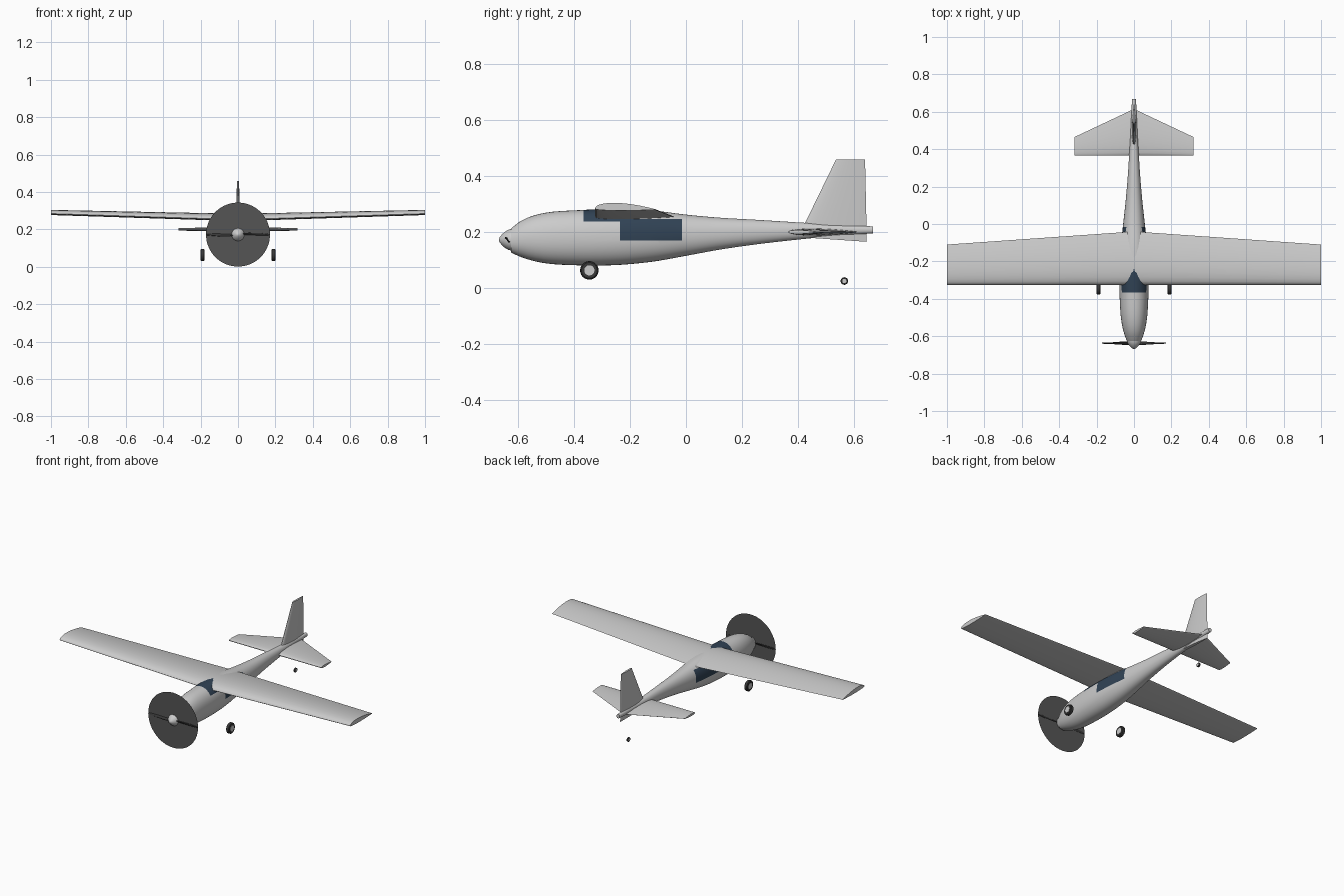
import bpy, bmesh, math
from mathutils import Vector

if "Cube" in bpy.data.objects:
    bpy.data.objects.remove(bpy.data.objects["Cube"])


def material(name, rgb):
    m = bpy.data.materials.new(name)
    m.use_nodes = True
    m.diffuse_color = (*rgb, 1)
    m.node_tree.nodes["Principled BSDF"].inputs["Base Color"].default_value = (*rgb, 1)
    return m


GREY = material("light grey paint", (0.6, 0.6, 0.6))
GLASS = material("dark blue glass", (0.03, 0.055, 0.09))
TYRE = material("black rubber", (0.04, 0.04, 0.04))
BLUR = material("dark grey disc", (0.09, 0.09, 0.09))


def finish(name, bm, mats, angle=35):
    bmesh.ops.recalc_face_normals(bm, faces=bm.faces)
    mesh = bpy.data.meshes.new(name)
    bm.to_mesh(mesh)
    bm.free()
    for m in mats:
        mesh.materials.append(m)
    obj = bpy.data.objects.new(name, mesh)
    bpy.context.collection.objects.link(obj)
    bpy.ops.object.select_all(action="DESELECT")
    bpy.context.view_layer.objects.active = obj
    obj.select_set(True)
    bpy.ops.object.shade_smooth_by_angle(angle=math.radians(angle))
    return obj


def loft(rings):
    """Skin a row of closed rings and cap both ends."""
    bm = bmesh.new()
    rows = [[bm.verts.new(p) for p in ring] for ring in rings]
    n = len(rows[0])
    for a, b in zip(rows, rows[1:]):
        for i in range(n):
            j = (i + 1) % n
            bm.faces.new((a[i], a[j], b[j], b[i]))
    bm.faces.new(rows[0])
    bm.faces.new(rows[-1])
    return bm


def foil(lead, trail, up, thick, flat=False, n=12):
    """Aerofoil ring from leading to trailing edge; flat gives a level underside."""
    lead, trail, up = Vector(lead), Vector(trail), Vector(up).normalized()
    ring = []
    for i in range(2 * n):
        t = (1 + math.cos(math.pi * i / n)) / 2
        h = 2.6 * math.sqrt(t) * (1 - t) * thick / 2 + 0.0008
        side = 1 if i <= n else -1
        if flat:
            h *= 1.6 if side > 0 else 0.4
        ring.append(lead.lerp(trail, t) + up * h * side)
    return ring


def spline(keys, y):
    """Smooth interpolation of station rows (y, values...)."""
    k = max(i for i in range(len(keys) - 1) if keys[i][0] <= y + 1e-6)
    p = [keys[min(max(k + d, 0), len(keys) - 1)] for d in (-1, 0, 1, 2)]
    span = p[2][0] - p[1][0]
    t = (y - p[1][0]) / span
    out = []
    for c in range(1, len(keys[0])):
        m1 = (p[2][c] - p[0][c]) / (p[2][0] - p[0][0]) * span
        m2 = (p[3][c] - p[1][c]) / (p[3][0] - p[1][0]) * span
        out.append((2*t**3 - 3*t*t + 1) * p[1][c] + (t**3 - 2*t*t + t) * m1
                   + (3*t*t - 2*t**3) * p[2][c] + (t**3 - t*t) * m2)
    return out


# Fuselage stations: y, top, bottom, half width
STATIONS = [
    (-0.625, 0.212, 0.127, 0.038), (-0.58, 0.245, 0.107, 0.055),
    (-0.5, 0.269, 0.088, 0.07), (-0.38, 0.278, 0.081, 0.077),
    (-0.25, 0.283, 0.082, 0.078), (-0.12, 0.277, 0.094, 0.071),
    (0.0, 0.262, 0.115, 0.058), (0.12, 0.251, 0.137, 0.045),
    (0.26, 0.243, 0.157, 0.033), (0.42, 0.233, 0.175, 0.023),
    (0.56, 0.225, 0.188, 0.015), (0.667, 0.22, 0.195, 0.011)]
WIN, SCREEN = (-0.235, -0.015), (-0.365, -0.23)
ys = sorted([-0.625 + 1.292 * i / 44 for i in range(45)] + [*WIN, *SCREEN])


def section(y, n=40):
    top, bottom, half = spline(STATIONS, min(y, 0.6669))
    mid, tall = (top + bottom) / 2, (top - bottom) / 2
    ring = []
    for i in range(n):
        a = 2 * math.pi * i / n
        c, s = math.cos(a), math.sin(a)
        ring.append((half * math.copysign(abs(c) ** 0.93, c), y,
                     mid + tall * math.copysign(abs(s) ** 0.93, s)))
    return ring


# Fuselage with side windows and windscreen as cut faces
bm = loft([section(y) for y in ys])
for z in (0.17, 0.237, 0.246):
    faces = [f for f in bm.faces if SCREEN[0] < f.calc_center_median().y < WIN[1]]
    geom = faces + list({e for f in faces for e in f.edges}) + list({v for f in faces for v in f.verts})
    bmesh.ops.bisect_plane(bm, geom=geom, plane_co=(0, 0, z), plane_no=(0, 0, 1))
for f in bm.faces:
    c = f.calc_center_median()
    window = WIN[0] < c.y < WIN[1] and 0.17 < c.z < 0.246
    screen = SCREEN[0] < c.y < SCREEN[1] and c.z > 0.237
    f.material_index = int(window or screen)
finish("fuselage", bm, [GREY, GLASS])

# Wing and tailplane
UP = (0, 0, 1)
finish("wing", loft([
    foil((-1, -0.325, 0.283), (-1, -0.11, 0.28), UP, 0.026, True),
    foil((0, -0.325, 0.251), (0, -0.04, 0.253), UP, 0.038, True),
    foil((1, -0.325, 0.283), (1, -0.11, 0.28), UP, 0.026, True)]), [GREY])
finish("tailplane", loft([
    foil((-0.318, 0.365, 0.2), (-0.318, 0.465, 0.2), UP, 0.012),
    foil((0, 0.365, 0.2), (0, 0.615, 0.2), UP, 0.024),
    foil((0.318, 0.365, 0.2), (0.318, 0.465, 0.2), UP, 0.012)]), [GREY])

# Tail fin
SIDE = (1, 0, 0)
finish("tail_fin", loft([
    foil((0, 0.4, 0.182), (0, 0.645, 0.165), SIDE, 0.02),
    foil((0, 0.425, 0.232), (0, 0.644, 0.232), SIDE, 0.02),
    foil((0, 0.535, 0.458), (0, 0.639, 0.458), SIDE, 0.01)]), [GREY])

# Spinner, propeller blades and spinning disc
HUB = Vector((0, -0.637, 0.172))
nose = [(-0.62, 0.039), (-0.634, 0.036), (-0.647, 0.028), (-0.657, 0.019), (-0.665, 0.009), (-0.668, 0.002)]
finish("spinner", loft([[(r * math.cos(a), y, HUB.z + r * math.sin(a))
                         for a in (2 * math.pi * i / 24 for i in range(24))] for y, r in nose]), [GREY], 50)


def blade(sign):
    rings = []
    for x, chord, pitch in ((0.0, 0.022, 55), (0.06, 0.026, 40), (0.12, 0.018, 22), (0.17, 0.006, 15)):
        a = math.radians(pitch)
        d = Vector((0, math.sin(a), math.cos(a) * -sign)) * chord / 2
        mid = HUB + Vector((sign * x, 0, 0))
        rings.append(foil(mid - d, mid + d, d.cross(Vector(SIDE)), 0.004, n=6))
    return loft(rings)


for label, sign in (("left", 1), ("right", -1)):
    finish(label + "_propeller_blade", blade(sign), [TYRE])

bm = bmesh.new()
bm.faces.new([bm.verts.new(HUB + Vector((math.cos(a), 0, math.sin(a))) * 0.171)
              for a in (2 * math.pi * i / 64 for i in range(64))])
finish("propeller_disc", bm, [BLUR])


# Wheels: rounded tyre with a lighter hub
def wheel(name, x, y, z, radius, width):
    def turned(part, profile, mat):
        finish(name + part, loft([[(x + w * width / 2, y + r * radius * math.cos(a), z + r * radius * math.sin(a))
                                   for a in (2 * math.pi * i / 28 for i in range(28))]
                                  for w, r in profile]), [mat])
    turned("_tyre", [(-1, 0.85), (-0.7, 0.97), (0, 1), (0.7, 0.97), (1, 0.85)], TYRE)
    turned("_hub", [(-1.08, 0.55), (1.08, 0.55)], GREY)


wheel("left_wheel", 0.19, -0.345, 0.063, 0.033, 0.021)
wheel("right_wheel", -0.19, -0.345, 0.063, 0.033, 0.021)
wheel("tail_wheel", 0, 0.565, 0.025, 0.0135, 0.01)
